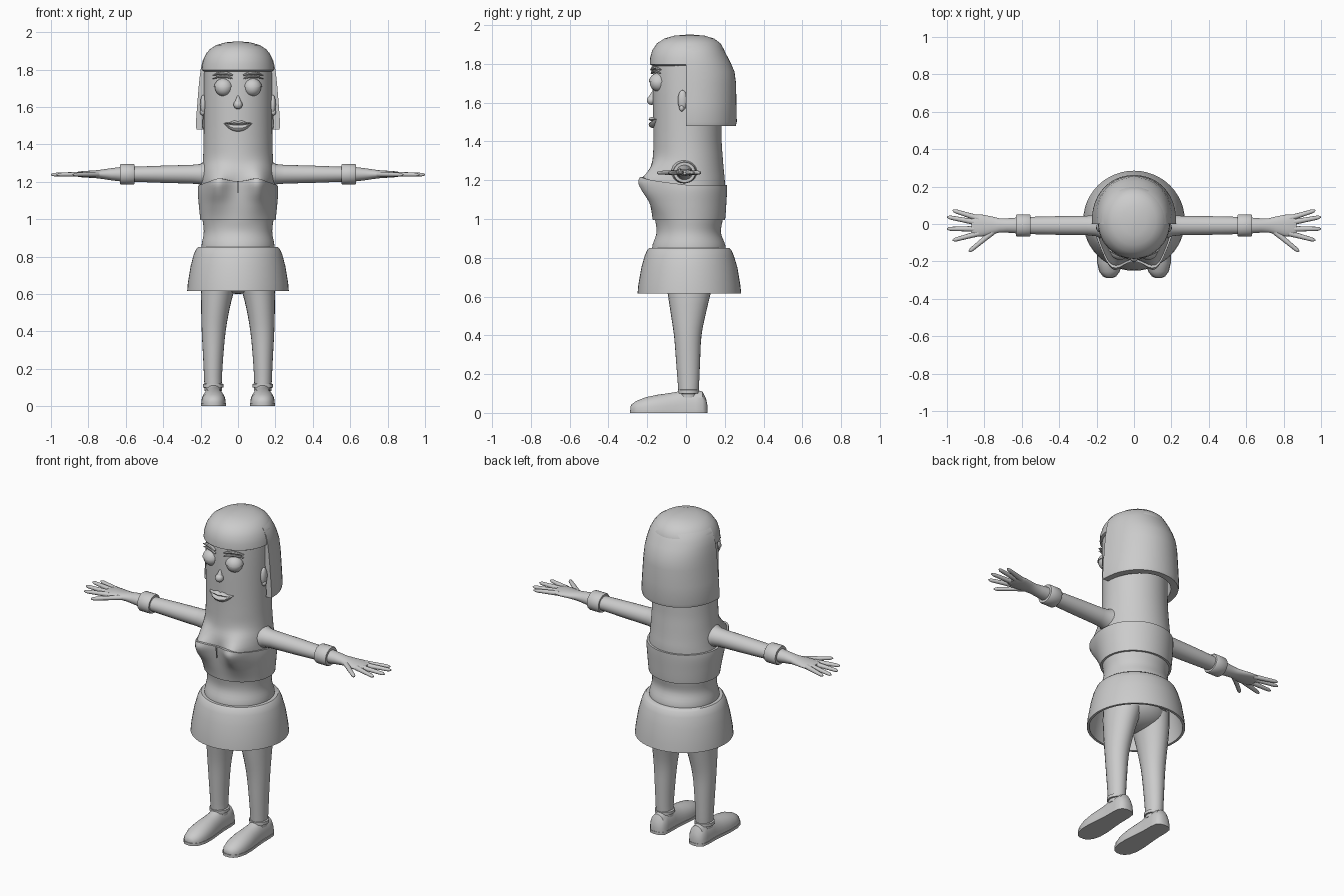
import bpy, bmesh, math
from mathutils import Vector

if "Cube" in bpy.data.objects:
    bpy.data.objects.remove(bpy.data.objects["Cube"])

grey = bpy.data.materials.new("plain_grey")
grey.diffuse_color = (0.6, 0.6, 0.6, 1)
grey.use_nodes = True
grey.node_tree.nodes["Principled BSDF"].inputs["Base Color"].default_value = grey.diffuse_color


def finish(name, bm, angle=40):
    bmesh.ops.remove_doubles(bm, verts=bm.verts, dist=1e-5)
    bmesh.ops.recalc_face_normals(bm, faces=bm.faces)
    me = bpy.data.meshes.new(name)
    bm.to_mesh(me)
    bm.free()
    me.materials.append(grey)
    ob = bpy.data.objects.new(name, me)
    bpy.context.collection.objects.link(ob)
    bpy.context.view_layer.objects.active = ob
    ob.select_set(True)
    bpy.ops.object.shade_smooth_by_angle(angle=math.radians(angle))
    ob.select_set(False)
    return ob


def skin(name, rows, closed=True, caps=True, angle=40):
    """Surface through rows of points."""
    bm = bmesh.new()
    vs = [[bm.verts.new(p) for p in r] for r in rows]
    n = len(rows[0])
    for a, b in zip(vs, vs[1:]):
        for i in range(n if closed else n - 1):
            j = (i + 1) % n
            bm.faces.new((a[i], a[j], b[j], b[i]))
    if caps:
        bm.faces.new(vs[0])
        bm.faces.new(vs[-1])
    return finish(name, bm, angle)


def sample(keys, t):
    """Smooth interpolation of rows (t, a, b, ...)."""
    t = max(keys[0][0], min(keys[-1][0], t))
    i = next(k for k in range(len(keys) - 1) if t <= keys[k + 1][0])
    p = [keys[max(0, min(len(keys) - 1, k))] for k in (i - 1, i, i + 1, i + 2)]
    h = p[2][0] - p[1][0]
    u = (t - p[1][0]) / h
    out = []
    for c in range(1, len(keys[0])):
        m1 = (p[2][c] - p[0][c]) / (p[2][0] - p[0][0]) * h
        m2 = (p[3][c] - p[1][c]) / (p[3][0] - p[1][0]) * h
        out.append((2*u**3 - 3*u*u + 1) * p[1][c] + (u**3 - 2*u*u + u) * m1
                   + (3*u*u - 2*u**3) * p[2][c] + (u**3 - u*u) * m2)
    return out


def steps(a, b, n):
    return [a + (b - a) * i / n for i in range(n + 1)]


def ring_z(z, x0, x1, y0, y1, n=32):
    return [Vector(((x0 + x1) / 2 + (x1 - x0) / 2 * math.cos(a),
                    (y0 + y1) / 2 + (y1 - y0) / 2 * math.sin(a), z))
            for a in (2 * math.pi * i / n for i in range(n))]


def tube(name, keys, n=16):
    """Tube through keys (centre, half width, half height), flat across z."""
    rows = []
    for i, (c, w, h) in enumerate(keys):
        d = Vector(keys[min(i + 1, len(keys) - 1)][0]) - Vector(keys[max(i - 1, 0)][0])
        side = d.cross(Vector((0, 0, 1))).normalized()
        up = side.cross(d).normalized()
        rows.append([Vector(c) + side * w * math.cos(a) + up * h * math.sin(a)
                     for a in (2 * math.pi * k / n for k in range(n))])
    return skin(name, rows)


def ball(name, c, r, lower=None):
    bm = bmesh.new()
    bmesh.ops.create_uvsphere(bm, u_segments=24, v_segments=16, radius=1)
    if lower is not None:
        bmesh.ops.bisect_plane(bm, geom=bm.verts[:] + bm.edges[:] + bm.faces[:],
                               plane_co=(0, 0, lower), plane_no=(0, 0, -1), clear_outer=True)
        bmesh.ops.holes_fill(bm, edges=[e for e in bm.edges if e.is_boundary])
    for v in bm.verts:
        v.co = Vector((v.co.x * r[0], v.co.y * r[1], v.co.z * r[2])) + Vector(c)
    return finish(name, bm)


# Body: height, half width, front, back, bust depth
BODY = [(0.70, .18, -.16, .18, 0), (0.85, .195, -.175, .205, 0), (0.93, .183, -.152, .18, 0),
        (1.00, .19, -.16, .19, 0), (1.08, .198, -.172, .196, .025), (1.15, .203, -.18, .2, .065),
        (1.20, .198, -.185, .2, .078), (1.25, .194, -.185, .195, .035), (1.31, .188, -.172, .19, .004),
        (1.40, .184, -.168, .184, 0), (1.80, .18, -.17, .18, 0), (1.88, .165, -.15, .165, 0)]


def torso_ring(z, off=0, n=64):
    rx, yf, yb, bust = sample(BODY, z)
    pts = ring_z(z, -rx - off, rx + off, yf - off, yb + off, n)
    for p in pts:
        if p.y < 0:
            p.y -= bust * math.exp(-((abs(p.x) - .115) / .062) ** 2) * min(1, -p.y / .06)
    return pts


skin("body", [torso_ring(z) for z in steps(.70, 1.88, 70)])

# Strapless top following the body, with a curved neckline
rows = []
for v, off in [(0, -.01)] + [(t, .012) for t in steps(0, 1, 14)] + [(1, -.012)]:
    row = []
    for i in range(64):
        a = 2 * math.pi * i / 64
        f = max(0, -math.sin(a))
        x = abs(math.cos(a))
        top = 1.175 + .028 * f + .018 * math.exp(-((x - .5) / .25) ** 2) * min(1, f * 2)
        row.append(torso_ring(.995 + v * (top - .995), off)[i])
    rows.append(row)
skin("strapless_top", rows, caps=False)
tube("neckline_seam", [((0, -.208, 1.0 + .2), .004, .004), ((0, -.204, 1.14), .004, .004)], 6)

# Hollow skirt
SKIRT = [(.615, .272, -.25, .285), (.66, .268, -.246, .28), (.75, .253, -.23, .265),
         (.81, .237, -.213, .247), (.84, .224, -.2, .234), (.85, .214, -.19, .222)]
out = [ring_z(z, -r, r, f, b, 48) for z, r, f, b in SKIRT]
inn = [ring_z(z, -r + .014, r - .014, f + .014, b - .014, 48) for z, r, f, b in SKIRT[:-1]]
skin("skirt", inn[::-1] + out + [ring_z(.852, -.17, .17, -.14, .17, 48)], caps=False)

# Hips inside the skirt
ball("hips", (0, .02, .71), (.19, .14, .11))

# Fringe cap of the hair
CAP = [(1.79, .18, -.172, .18), (1.797, .193, -.186, .2), (1.83, .19, -.185, .205),
       (1.87, .178, -.174, .198), (1.905, .155, -.15, .178), (1.93, .118, -.112, .145),
       (1.945, .066, -.06, .096), (1.95, .012, .0, .04)]
skin("hair_cap", [ring_z(z, -r, r, f, b, 48) for z, r, f, b in CAP], angle=50)

# Long hair at the back: half shell with an open face side
HAIR = [(1.48, .222, .257), (1.50, .226, .262), (1.60, .219, .26), (1.70, .211, .258),
        (1.76, .205, .25), (1.81, .198, .228), (1.85, .188, .207), (1.89, .167, .185),
        (1.92, .13, .16), (1.943, .06, .1)]
rows = []
for z, r, b in HAIR:
    th = .035
    arc = [math.pi * i / 24 for i in range(25)]
    outer = [(r * math.cos(a), b * math.sin(a) ** .85 if 0 < a < 3.14 else 0, z) for a in arc]
    inner = [((r - th) * math.cos(a), (b - th) * math.sin(a), z) for a in arc[::-1]]
    rows.append(outer + inner)
skin("back_hair", rows)

# Lips: crescent with a dipped upper edge
def lip(name, z_low, z_high):
    rows = []
    for t in steps(-1, 1, 20):
        x = t * .076
        y = -.168 * math.sqrt(1 - (x / .19) ** 2)
        c, h = (z_low(t) + z_high(t)) / 2, (z_high(t) - z_low(t)) / 2
        d = .022 * (1 - t * t) ** .5 + .003
        rows.append([(x, y - d * math.cos(a), c + h * math.sin(a))
                     for a in (2 * math.pi * k / 10 for k in range(10))])
    skin(name, rows)


lip("upper_lip", lambda t: 1.504 + .01 * t * t,
    lambda t: 1.518 + .010 * math.exp(-((abs(t) - .25) / .25) ** 2) - .003 * abs(t))
lip("lower_lip", lambda t: 1.468 + .044 * abs(t) ** 2.2, lambda t: 1.504 + .01 * t * t)

# Nose
ball("nose_tip", (0, -.178, 1.612), (.024, .024, .024))
tube("nose_bridge", [((0, -.178, 1.605), .022, .02), ((.0005, -.175, 1.635), .014, .014),
                     ((.0, -.168, 1.66), .004, .004)], 12)

# Parts on both sides
for s, side in ((1, "left"), (-1, "right")):
    # Eyes with heavy lids, lashes and brows
    ball(side + "_eye", (s * .077, -.142, 1.703), (.046, .045, .046))
    ball(side + "_eyelid", (s * .077, -.142, 1.703), (.051, .05, .05), .05)
    for part, z0, w in (("lash", 1.757, .007), ("brow", 1.775, .009)):
        tube(side + "_" + part, [((s * x, -.178 * math.sqrt(1 - (x / .2) ** 2), z0 + dz), w, k * w)
                                 for x, dz, k in ((.03, -.006, .5), (.055, .004, 1), (.085, .006, 1),
                                                  (.112, .002, .8), (.132, -.006, .3))], 8)
    # Ears
    ball(side + "_ear", (s * .186, -.018, 1.612), (.016, .024, .052))
    ball(side + "_earlobe", (s * .19, -.022, 1.572), (.013, .013, .017))

    # Arm with a flared shoulder, and its cuff
    zc, yc = 1.24, -.008
    tube(side + "_arm", [((s * x, yc, zc), w, h) for x, w, h in
         ((.14, .085, .085), (.18, .068, .065), (.205, .057, .054), (.25, .052, .05), (.4, .05, .046),
          (.56, .046, .04), (.63, .042, .038), (.68, .038, .032), (.72, .038, .026),
          (.76, .048, .021), (.81, .058, .018), (.85, .058, .015), (.868, .045, .01))], 24)
    tube(side + "_cuff", [((s * x, yc, zc), r, r * .93) for x, r in
         ((.554, .04), (.554, .056), (.56, .06), (.625, .06), (.631, .056), (.631, .04))], 24)
    # Fingers and thumb
    fingers = (((.83, .03), (.96, .07)), ((.84, .008), (.99, .036)), ((.84, -.026), (.99, -.026)),
               ((.83, -.05), (.96, -.085)), ((.745, -.035), (.875, -.142)))
    for k, (a, b) in enumerate(fingers):
        a, b = Vector((s * a[0], a[1], zc)), Vector((s * b[0], b[1], zc - .002))
        e = (b - a).normalized() * .01
        tube(f"{side}_finger_{k + 1}", [(a, .016, .014), (a.lerp(b, .5), .013, .012),
             (b - e, .011, .01), (b, .009, .008), (b + e, .003, .003)], 10)

    # Leg: height, inner, outer, front, back
    LEG = [(.08, .085, .178, -.038, .062), (.12, .087, .18, -.04, .066), (.25, .08, .186, -.05, .072),
           (.40, .066, .194, -.062, .08), (.52, .045, .197, -.08, .104), (.62, .02, .198, -.095, .128),
           (.72, -.01, .19, -.11, .15)]
    rows = []
    for z in steps(.08, .72, 16):
        i, o, f, b = sample(LEG, z)
        rows.append(ring_z(z, min(s * i, s * o), max(s * i, s * o), f, b, 24))
    skin(side + "_leg", rows)

    # Shoe: rounded upper along its length, with sole and ankle band
    rows = []
    for y, w, h in ((-.287, .012, .03), (-.28, .032, .045), (-.255, .052, .062), (-.21, .064, .08),
                    (-.15, .065, .093), (-.1, .06, .1), (-.05, .054, .108), (-.02, .052, .12),
                    (.05, .052, .12), (.085, .05, .11), (.103, .036, .075), (.11, .015, .04)):
        rows.append([(s * .131 + w * math.cos(a), y, .012 + (h - .012) * math.sin(a) ** .8 if 0 < a < 3.14 else .012)
                     for a in (math.pi * k / 16 for k in range(17))])
    skin(side + "_shoe", rows)
    SOLE = [(-.29, .015), (-.28, .036), (-.255, .055), (-.21, .066), (-.15, .067), (-.1, .062),
            (-.03, .056), (.05, .055), (.088, .05), (.106, .034), (.112, .012)]
    edge = [(s * .131 + w, y) for y, w in SOLE] + [(s * .131 - w, y) for y, w in SOLE[::-1]]
    skin(side + "_sole", [[(x, y, z) for x, y in edge] for z in (0, .016)])
    x = s * .133
    skin(side + "_ankle_band", [ring_z(z, x - w, x + w, .013 - w, .013 + w, 24)
                                for z, w in ((.098, .045), (.1, .055), (.118, .055), (.122, .044))])
